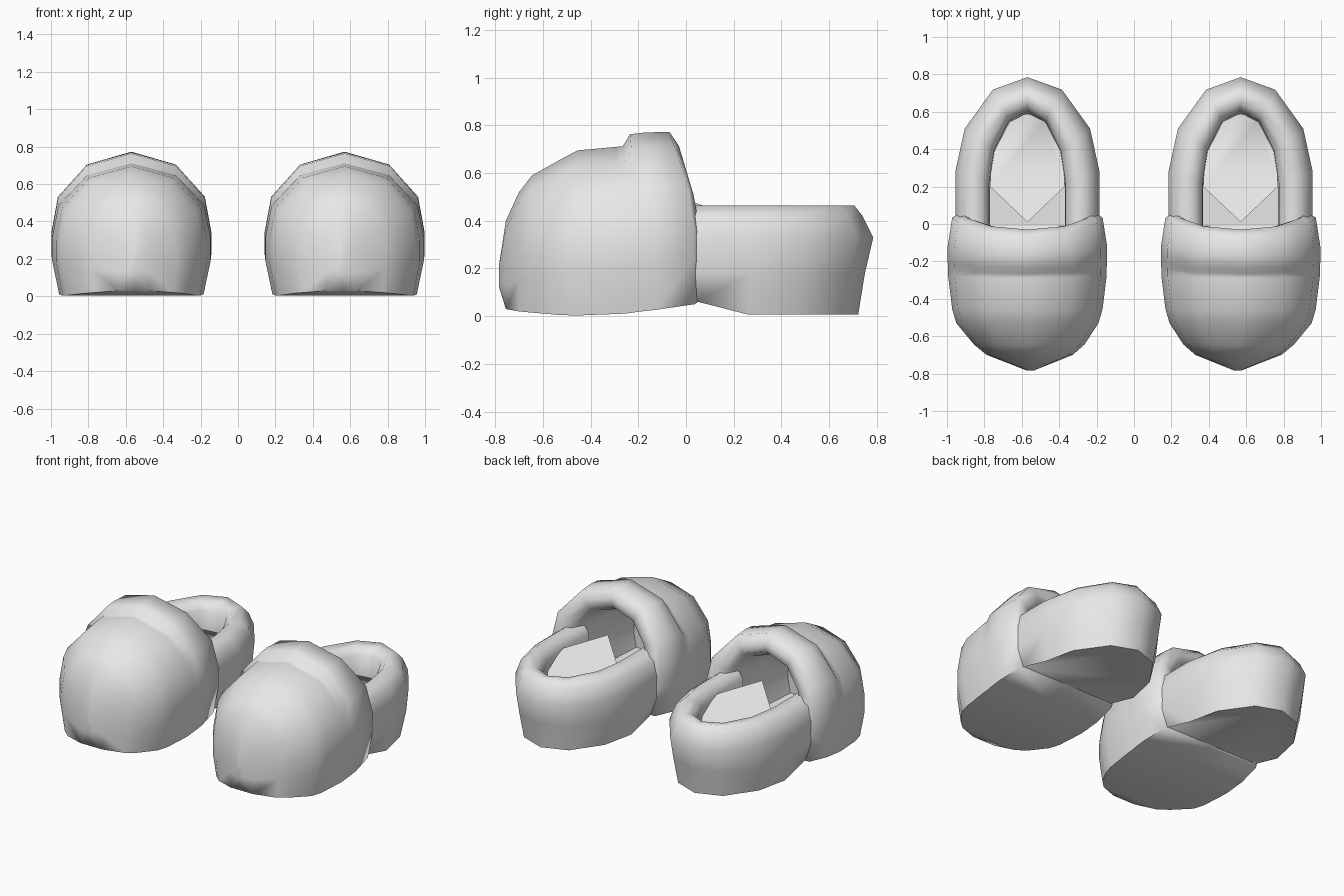
import bpy
import bmesh
import math

if "Cube" in bpy.data.objects:
    bpy.data.objects.remove(bpy.data.objects["Cube"], do_unlink=True)

felt = bpy.data.materials.new("light_grey_felt")
felt.use_nodes = True
colour = (0.8, 0.8, 0.8, 1)
felt.diffuse_color = colour
felt.node_tree.nodes["Principled BSDF"].inputs["Base Color"].default_value = colour

CENTRE = 0.57

# Half of the arched cross-section: (share of half width, share of height)
ARCH = [(0, 0), (0.91, 0), (1, 0.26), (1, 0.43), (0.92, 0.68), (0.56, 0.91), (0, 1)]
RING = ARCH + [(-x, z) for x, z in reversed(ARCH[1:-1])]

# Toe sections: y, half width, bottom, top, backward lean, sideways shift
TOE = [
    (-0.783, 0.02, 0.12, 0.22, 0, -0.015),
    (-0.755, 0.09, 0.03, 0.40, 0, -0.015),
    (-0.70, 0.23, 0.02, 0.52, 0, -0.012),
    (-0.645, 0.295, 0.015, 0.59, 0, -0.01),
    (-0.53, 0.38, 0.005, 0.655, 0, 0),
    (-0.455, 0.402, 0.003, 0.695, 0, 0),
    (-0.29, 0.424, 0.01, 0.71, 0.05, 0),
    (-0.265, 0.424, 0.013, 0.712, 0.1, 0),
    (-0.235, 0.426, 0.018, 0.763, 0.1, 0),
    (-0.17, 0.427, 0.027, 0.77, 0.15, 0),
    (-0.07, 0.402, 0.05, 0.773, 0.35, 0),
    (-0.03, 0.35, 0.065, 0.715, 0.3, 0),
    (-0.03, 0.29, 0.09, 0.665, 0.2, 0),
    (-0.09, 0.25, 0.12, 0.62, 0, 0),
    (-0.30, 0.25, 0.12, 0.58, 0, 0),
    (-0.55, 0.20, 0.14, 0.48, 0, 0),
]

# Heel layers, from the sole over the collar and down inside: z, half width, back y
HEEL = [
    (0.007, 0.345, 0.722), (0.18, 0.382, 0.75), (0.33, 0.385, 0.785),
    (0.42, 0.36, 0.74), (0.465, 0.30, 0.705), (0.455, 0.24, 0.645),
    (0.41, 0.205, 0.605), (0.28, 0.20, 0.595), (0.10, 0.20, 0.58),
]

# Half of the heel outline: (share of half width, share of length)
OUTLINE = [(1, -0.13), (1, 0.06), (1, 0.36), (0.87, 0.65), (0.48, 0.915), (0, 1)]
U_SHAPE = OUTLINE + [(-x, y) for x, y in reversed(OUTLINE[:-1])]


def loft(name, rings, side, closed):
    """Skin rows of points and cap the first and last row."""
    bm = bmesh.new()
    rows = [[bm.verts.new((side * (CENTRE + x), y, z)) for x, y, z in r] for r in rings]
    count = len(rows[0])
    for a, b in zip(rows, rows[1:]):
        for i in range(count if closed else count - 1):
            j = (i + 1) % count
            bm.faces.new((a[i], a[j], b[j], b[i]))
    bm.faces.new(rows[0])
    bm.faces.new(rows[-1])
    bmesh.ops.recalc_face_normals(bm, faces=bm.faces)
    mesh = bpy.data.meshes.new(name)
    bm.to_mesh(mesh)
    bm.free()
    obj = bpy.data.objects.new(name, mesh)
    bpy.context.collection.objects.link(obj)
    mesh.materials.append(felt)
    bpy.ops.object.select_all(action='DESELECT')
    obj.select_set(True)
    bpy.context.view_layer.objects.active = obj
    bpy.ops.object.shade_smooth_by_angle(angle=math.radians(75))


def toe_ring(y, half, low, top, lean, shift):
    ring = []
    for u, v in RING:
        z = low + v * (top - low)
        ring.append((shift + u * half, y + lean * min(top - z, 0.3), z))
    return ring


def heel_ring(z, half, back):
    ring = []
    for u, v in U_SHAPE:
        y = v * back
        # The sole lifts into an arch towards the middle of the foot
        lift = 0.055 * min(max((0.25 - y) / 0.2, 0), 1) if z < 0.05 else 0
        ring.append((u * half, y, z + lift))
    return ring


for side, label in ((1, "left"), (-1, "right")):
    loft(label + "_toe_and_cuff", [toe_ring(*s) for s in TOE], side, True)
    loft(label + "_heel_and_collar", [heel_ring(*s) for s in HEEL], side, False)

    # Insole rising from the heel to a point under the cuff
    plan = [(0, 0.01), (0.2, 0.2), (0.19, 0.4), (0.1, 0.56), (0, 0.59),
            (-0.1, 0.56), (-0.19, 0.4), (-0.2, 0.2)]
    layers = [[(x, y, 0.49 - 0.37 * y - d) for x, y in plan] for d in (0, 0.01)]
    loft(label + "_insole", layers, side, True)
